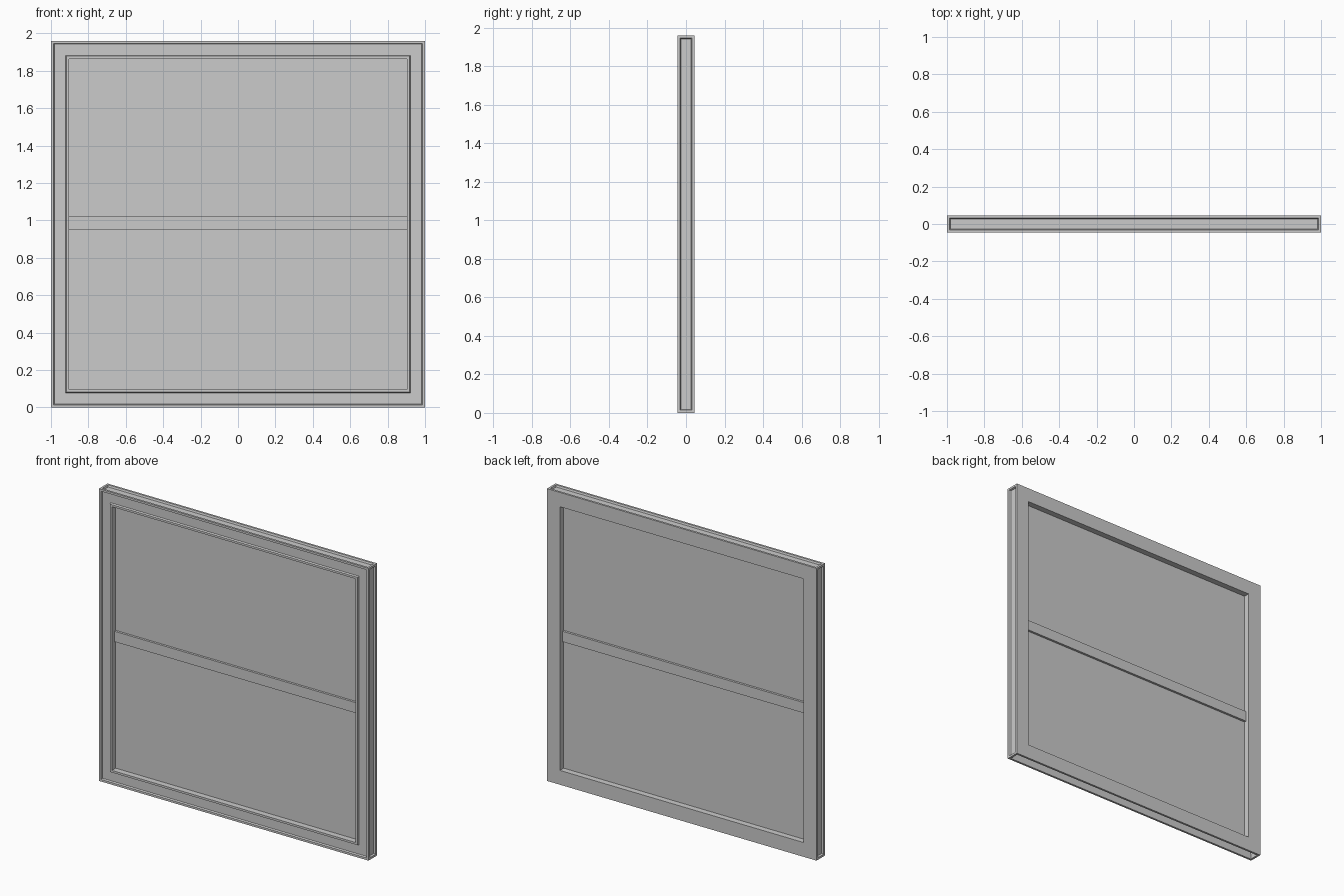
import bpy
import bmesh

if "Cube" in bpy.data.objects:
    bpy.data.objects.remove(bpy.data.objects["Cube"], do_unlink=True)

WIDTH, HEIGHT, DEPTH, BORDER = 2.0, 1.96, 0.09, 0.096
RIM, STEP = 0.014, 0.004

grey = bpy.data.materials.new("plain grey")
grey.use_nodes = True
colour = (0.6, 0.6, 0.6, 1)
grey.diffuse_color = colour
grey.node_tree.nodes["Principled BSDF"].inputs["Base Color"].default_value = colour


def finish(name, bm):
    mesh = bpy.data.meshes.new(name)
    bm.to_mesh(mesh)
    bm.free()
    mesh.materials.append(grey)
    obj = bpy.data.objects.new(name, mesh)
    bpy.context.collection.objects.link(obj)
    return obj


def box(name, size, z):
    bm = bmesh.new()
    bmesh.ops.create_cube(bm, size=1)
    bmesh.ops.scale(bm, vec=size, verts=bm.verts)
    bmesh.ops.translate(bm, vec=(0, 0, z), verts=bm.verts)
    return finish(name, bm)


def recess(bm, faces, depth):
    """Leave a flat rim round the faces and sink the rest."""
    for thickness, sink in ((RIM, 0), (STEP, -depth)):
        bmesh.ops.inset_region(bm, faces=faces, thickness=thickness, depth=sink,
                               use_even_offset=True, use_boundary=True)


def rectangle(bm, inset, y):
    x, low, high = WIDTH / 2 - inset, inset, HEIGHT - inset
    return [bm.verts.new((px, y, pz))
            for px, pz in ((-x, low), (x, low), (x, high), (-x, high))]


# Mitred frame: four loops of corners joined all round
bm = bmesh.new()
front_y, back_y = -DEPTH / 2, DEPTH / 2
loops = [rectangle(bm, 0, front_y), rectangle(bm, BORDER, front_y),
         rectangle(bm, BORDER, back_y), rectangle(bm, 0, back_y)]
strips = []
for k in range(4):
    a, b = loops[k], loops[(k + 1) % 4]
    strips.append([bm.faces.new((a[i], a[(i + 1) % 4], b[(i + 1) % 4], b[i]))
                   for i in range(4)])
bmesh.ops.recalc_face_normals(bm, faces=bm.faces)

# Sunken panels on the front and outer edges, with a deep channel below
recess(bm, strips[0], 0.012)
for face in strips[3]:
    underside = face.normal.z < -0.5
    recess(bm, [face], 0.06 if underside else 0.012)
finish("window_frame", bm)

# Pane and the bar across its middle
opening = WIDTH - 2 * BORDER
box("window_pane", (opening, 0.01, HEIGHT - 2 * BORDER), HEIGHT / 2)
box("middle_bar", (opening, 0.04, 0.07), 0.985)
